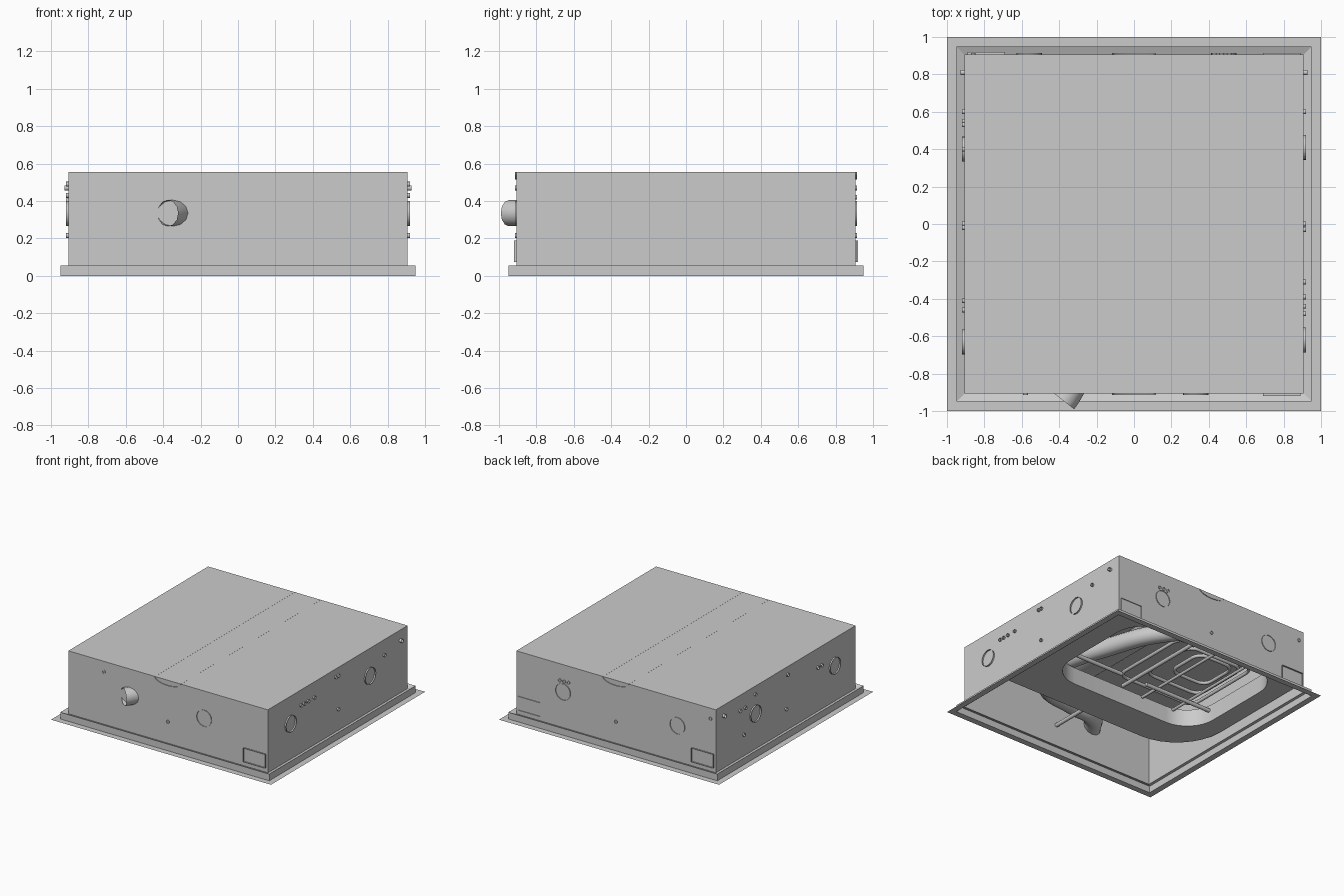
import bpy, bmesh, math
from mathutils import Vector, Matrix

cube = bpy.data.objects.get("Cube")
if cube:
    bpy.data.objects.remove(cube, do_unlink=True)

metal = bpy.data.materials.new("grey_metal")
metal.use_nodes = True
metal.diffuse_color = (0.6, 0.6, 0.6, 1)
metal.node_tree.nodes["Principled BSDF"].inputs["Base Color"].default_value = (0.6, 0.6, 0.6, 1)

W, H = 0.907, 0.555          # half width and height of the housing
TRAY = 0.115                 # height of the tray


def smooth(ob):
    bpy.ops.object.select_all(action='DESELECT')
    ob.select_set(True)
    bpy.context.view_layer.objects.active = ob
    bpy.ops.object.shade_smooth_by_angle(angle=math.radians(40))


def finish(name, bm):
    mesh = bpy.data.meshes.new(name)
    bm.to_mesh(mesh)
    bm.free()
    ob = bpy.data.objects.new(name, mesh)
    bpy.context.collection.objects.link(ob)
    mesh.materials.append(metal)
    return ob


def bridge(bm, a, b, closed=True):
    """Quads between two rows of vertices."""
    for i in range(len(a) if closed else len(a) - 1):
        j = (i + 1) % len(a)
        bm.faces.new((a[i], a[j], b[j], b[i]))


def strip(name, a, b, closed=True):
    bm = bmesh.new()
    bridge(bm, [bm.verts.new(p) for p in a], [bm.verts.new(p) for p in b], closed)
    return finish(name, bm)


def collar(name, side, along, z, r, depth):
    """Short open collar standing out from a wall; along is the x or y position."""
    out = Vector({"front": (0, -1, 0), "back": (0, 1, 0), "left": (1, 0, 0), "right": (-1, 0, 0)}[side])
    up = Vector((0, 0, 1))
    m = Matrix((up.cross(out), up, out)).transposed().to_4x4()
    pos = out * (W + depth / 2) + up * z
    pos[0 if side in ("front", "back") else 1] = along
    m.translation = pos
    bm = bmesh.new()
    bmesh.ops.create_cone(bm, cap_ends=False, segments=24 if r > 0.03 else 10,
                          radius1=r, radius2=r, depth=depth, matrix=m)
    smooth(finish(name, bm))


def tube(name, points, r, cyclic=False, curved=False, capped=True):
    cu = bpy.data.curves.new(name, 'CURVE')
    cu.dimensions = '3D'
    cu.bevel_depth, cu.bevel_resolution, cu.resolution_u = r, 4, 8
    cu.use_fill_caps = capped and not cyclic
    if curved:
        sp = cu.splines.new('BEZIER')
        sp.bezier_points.add(len(points) - 1)
        for p, co in zip(sp.bezier_points, points):
            p.co = co
            p.handle_left_type = p.handle_right_type = 'AUTO'
    else:
        sp = cu.splines.new('POLY')
        sp.points.add(len(points) - 1)
        for p, co in zip(sp.points, points):
            p.co = (*co, 1)
    sp.use_cyclic_u = cyclic
    cu.materials.append(metal)
    ob = bpy.data.objects.new(name, cu)
    bpy.context.collection.objects.link(ob)
    bpy.ops.object.select_all(action='DESELECT')
    ob.select_set(True)
    bpy.context.view_layer.objects.active = ob
    bpy.ops.object.convert(target='MESH')
    smooth(bpy.context.view_layer.objects.active)


def rounded(x0, x1, y0, y1, radii, z, steps=8):
    """Rounded rectangle, corner radii counter-clockwise from low x, low y."""
    pts = []
    for i, (x, y, sx, sy) in enumerate(((x0, y0, 1, 1), (x1, y0, -1, 1), (x1, y1, -1, -1), (x0, y1, 1, -1))):
        r = radii[i]
        if r == 0:
            pts.append((x, y, z))
            continue
        for k in range(steps + 1):
            a = math.pi * (1 + i / 2) + math.pi / 2 * k / steps
            pts.append((x + sx * r + r * math.cos(a), y + sy * r + r * math.sin(a), z))
    return pts


# Housing: flange, gutter rim, walls and top as one folded sheet
bm = bmesh.new()
prev = None
for half, z in ((1, 0), (0.95, 0), (0.95, 0.055), (W, 0.038), (W, H)):
    loop = [bm.verts.new((sx * half, sy * half, z)) for sx, sy in ((-1, -1), (1, -1), (1, 1), (-1, 1))]
    if prev:
        bridge(bm, prev, loop)
    prev = loop
bm.faces.new(prev)
finish("housing", bm)

# Shallow trough under the top, its edges and ends just breaking the surface
arc = [(0.118 * math.cos(a), H + 0.0006 - 0.042 * math.sin(a)) for a in (math.pi * k / 12 for k in range(13))]
end = W + 0.006
smooth(strip("top_trough", [(x, -end, z) for x, z in arc], [(x, end, z) for x, z in arc], False))

# Round knockouts and small fasteners: position along the wall, height
knockouts = {"front": [0.33], "back": [0.48, -0.56], "left": [-0.62, 0.41], "right": [0.4, -0.63]}
fasteners = {
    "front": [(-0.58, 0.47), (0, 0.215)],
    "back": [(0.51, 0.42), (0.47, 0.42), (0.43, 0.42), (0, 0.215), (-0.86, 0.47)],
    "left": [(-0.48, 0.43), (-0.44, 0.43), (-0.39, 0.43), (-0.31, 0.43), (-0.03, 0.49),
             (0, 0.49), (0, 0.215), (0.6, 0.43)],
    "right": [(0.6, 0.43), (0.53, 0.43), (0.4, 0.49), (0.55, 0.215), (0, 0.215),
              (-0.02, 0.49), (-0.41, 0.4), (-0.46, 0.4)],
}
for side in knockouts:
    proud = 0.012 if side in ("left", "right") else 0.006
    for p in knockouts[side]:
        collar(side + "_knockout", side, p, 0.333, 0.067, proud)
    for p, z in fasteners[side]:
        collar(side + "_fastener", side, p, z, 0.013, proud)
for side in ("left", "right"):
    collar(side + "_corner_bolt", side, 0.81, 0.47, 0.014, 0.02)

# Open rectangular frames near the bottom corners
for name, x, s, proud in (("front_frame", 0.79, -1, 0.013), ("back_frame_a", 0.79, 1, 0.006),
                          ("back_frame_b", -0.79, 1, 0.013)):
    corners = [(x + i * 0.1, z) for i, z in ((-1, 0.075), (1, 0.075), (1, 0.188), (-1, 0.188))]
    strip(name, [(cx, s * W, z) for cx, z in corners], [(cx, s * (W + proud), z) for cx, z in corners])

# Round duct running inside and out of the front, open at its end
tube("duct", [(-0.1, 0.75, 0.335), (0.15, 0.5, 0.335), (0.32, 0.1, 0.335), (0.42, -0.35, 0.335),
              (0.28, -0.68, 0.335), (-0.02, -0.76, 0.335), (-0.26, -0.8, 0.335), (-0.375, -0.947, 0.335)],
     0.07, curved=True, capped=False)

# Tray with a rounded opening
hole = rounded(-0.74, 0.66, -0.21, 0.84, (0.25,) * 4, TRAY)
rim = rounded(-0.9, 0.9, -0.49, 0.9, (0.42, 0, 0, 0), TRAY)
bm = bmesh.new()
edges = []
for pts in (rim, hole):
    vs = [bm.verts.new(p) for p in pts]
    edges += [bm.edges.new((vs[i], vs[(i + 1) % len(vs)])) for i in range(len(vs))]
bmesh.ops.triangle_fill(bm, edges=edges, use_beauty=True)
finish("tray", bm)

# Upright wall around the opening
smooth(strip("opening_wall", hole, [(x, y, z + 0.14) for x, y, z in hole]))

# Support rods from the middle of each wall
for x, y, inner in ((1, 0, 0.12), (-1, 0, 0.12), (0, 1, -0.13), (0, -1, 0.5)):
    tube("support_rod", [(x * W, y * W, 0.215), (x * inner, y * inner, 0.215)], 0.016)

# Inner tube frames and cross bars
for k, half in enumerate((0.36, 0.26, 0.17)):
    cx, cy = -0.3 - 0.08 * k, 0.25
    tube("inner_frame", rounded(cx - half, cx + half, cy - half, cy + half, (0.08,) * 4, 0.28 + 0.04 * k, 4),
         0.014, cyclic=True)
for x in (-0.55, -0.25):
    tube("cross_bar", [(x, -0.2, 0.24), (x, 0.84, 0.24)], 0.012)
